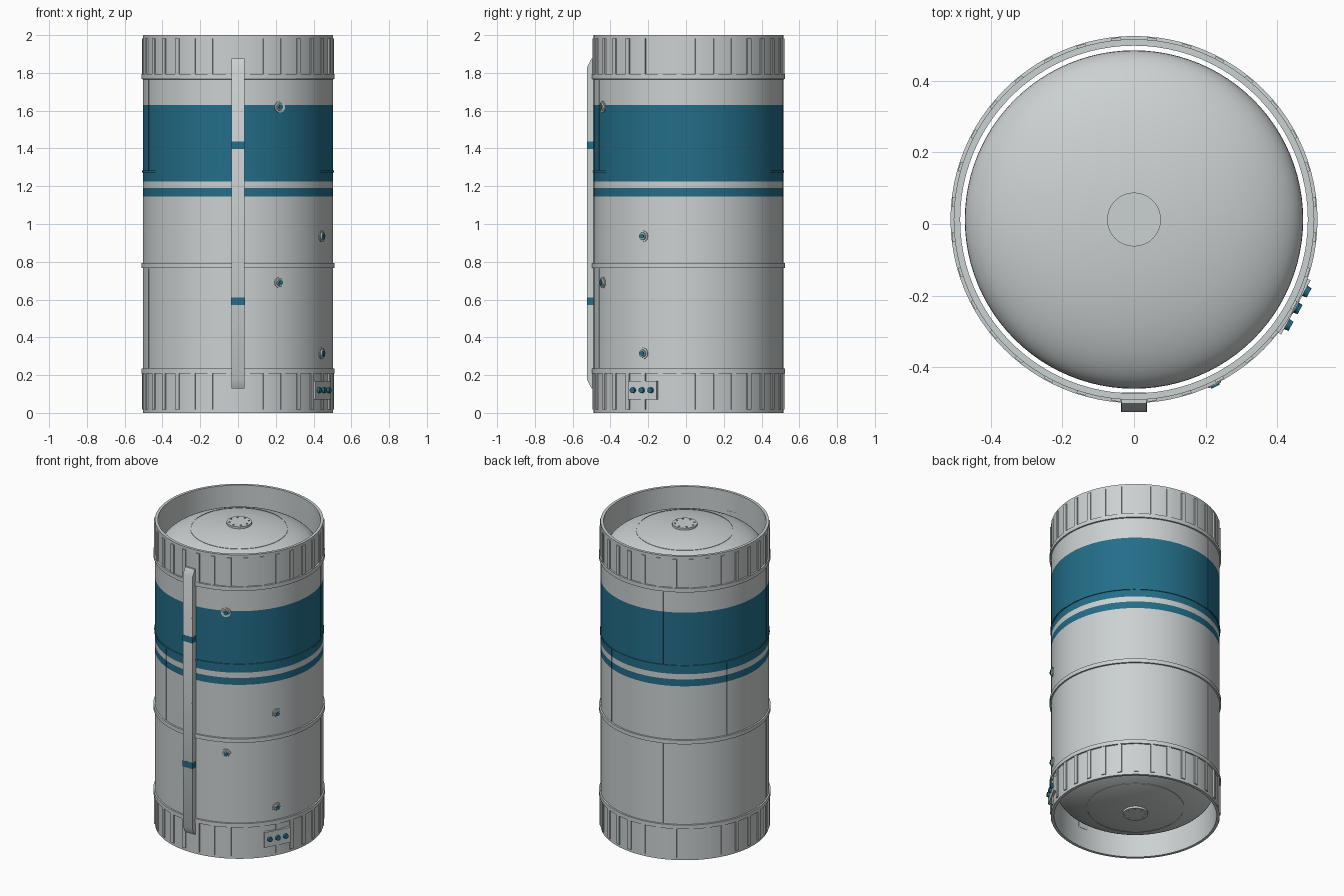
import bpy
import bmesh
import math
from mathutils import Matrix

cube = bpy.data.objects.get("Cube")
if cube:
    bpy.data.objects.remove(cube)

CENTRE_Y = 0.0125      # the hull sits slightly back, balancing the raceway
BODY_R, INNER_R, RING_R, TANK_R = 0.503, 0.485, 0.512, 0.472
SEGMENTS = 96


def make_material(name, colour):
    mat = bpy.data.materials.new(name)
    mat.use_nodes = True
    mat.diffuse_color = colour
    mat.node_tree.nodes["Principled BSDF"].inputs["Base Color"].default_value = colour
    return mat


GREY = make_material("light grey paint", (0.60, 0.635, 0.635, 1))
BLUE = make_material("teal blue paint", (0.017, 0.155, 0.25, 1))


def is_blue(z):
    return 1.225 < z < 1.63 or 1.145 < z < 1.19


def finish(name, bm, rule=None, base=GREY):
    """Turn a bmesh into a named object; rule(z) picks the blue faces."""
    bmesh.ops.recalc_face_normals(bm, faces=bm.faces)
    if rule:
        for face in bm.faces:
            face.material_index = int(rule(face.calc_center_median().z))
    mesh = bpy.data.meshes.new(name)
    bm.to_mesh(mesh)
    bm.free()
    mesh.materials.append(base)
    if rule:
        mesh.materials.append(BLUE)
    obj = bpy.data.objects.new(name, mesh)
    obj.location.y = CENTRE_Y
    bpy.context.collection.objects.link(obj)
    bpy.ops.object.select_all(action="DESELECT")
    obj.select_set(True)
    bpy.context.view_layer.objects.active = obj
    bpy.ops.object.shade_smooth_by_angle(angle=math.radians(30))
    return obj


def lathe(name, profile, closed=True, rule=None):
    """Spin an (r, z) profile round the hull axis."""
    bm = bmesh.new()
    verts = [bm.verts.new((r, 0, z)) for r, z in profile]
    pairs = list(zip(verts, verts[1:]))
    if closed:
        pairs.append((verts[-1], verts[0]))
    edges = [bm.edges.new(p) for p in pairs]
    bmesh.ops.spin(bm, geom=verts + edges, axis=(0, 0, 1), cent=(0, 0, 0),
                   angle=math.tau, steps=SEGMENTS)
    bmesh.ops.remove_doubles(bm, verts=bm.verts, dist=1e-4)
    return finish(name, bm, rule)


def place(angle, r, z, shift=0):
    """Frame on the hull wall: local x points outwards, y along the wall."""
    return Matrix.Rotation(math.radians(angle), 4, "Z") @ Matrix.Translation((r, shift, z))


def add_box(bm, angle, r0, r1, z0, z1, width):
    frame = place(angle, (r0 + r1) / 2, (z0 + z1) / 2)
    bmesh.ops.create_cube(bm, size=1, matrix=frame @ Matrix.Diagonal((r1 - r0, width, z1 - z0, 1)))


def add_stud(bm, angle, r0, r1, z, radius, shift=0, tip=1.0):
    turn = Matrix.Rotation(math.pi / 2, 4, "Y")
    bmesh.ops.create_cone(bm, cap_ends=True, segments=20, radius1=radius, radius2=radius * tip,
                          depth=r1 - r0, matrix=place(angle, (r0 + r1) / 2, z, shift) @ turn)


# Hull: open tube with painted stripes
levels = [0, 1.145, 1.19, 1.225, 1.63, 2]
lathe("hull", [(BODY_R, z) for z in levels] + [(INNER_R, 2), (INNER_R, 0)],
      rule=lambda z: False)
hull = bpy.data.objects["hull"]
for face in hull.data.polygons:
    outside = math.hypot(face.center.x, face.center.y) > BODY_R - 0.005
    face.material_index = int(outside and is_blue(face.center.z))

# Raised joint rings
for name, low, high, radius in (("lower_skirt_ring", 0.207, 0.237, RING_R),
                                ("middle_ring", 0.765, 0.795, RING_R),
                                ("upper_ring", 1.27, 1.284, 0.507),
                                ("upper_skirt_ring", 1.765, 1.795, RING_R)):
    lathe(name, [(BODY_R - 0.01, low), (radius, low + 0.002), (radius, high - 0.002),
                 (BODY_R - 0.01, high)], rule=is_blue)

# Skirt ribs
RIBS = 32
for name, low, high in (("lower_skirt_ribs", 0.018, 0.21), ("upper_skirt_ribs", 1.79, 1.982)):
    bm = bmesh.new()
    for i in range(RIBS):
        add_box(bm, (i + 0.5) * 360 / RIBS, BODY_R - 0.01, 0.5095, low, high, 0.026)
    finish(name, bm)

# Vertical panel seams, staggered between tiers
bm = bmesh.new()
for start, low, high in ((20, 0.237, 0.765), (-25, 0.795, 1.145), (-25, 1.19, 1.225),
                         (20, 1.63, 1.765)):
    for i in range(4):
        add_box(bm, start + 90 * i, BODY_R - 0.01, BODY_R + 0.0015, low, high, 0.004)
finish("panel_seams", bm)
bm = bmesh.new()
for start, low, high in ((-25, 1.145, 1.19), (-25, 1.225, 1.27), (20, 1.284, 1.63)):
    for i in range(4):
        add_box(bm, start + 90 * i, BODY_R - 0.01, BODY_R + 0.0015, low, high, 0.004)
finish("painted_panel_seams", bm, base=BLUE)

# Inner tank with elliptical domes at both ends
DOME_Z, DOME_H = 1.81, 0.165
arc = [math.pi / 2 * i / 20 for i in range(21)]
top_half = [(TANK_R * math.cos(a), DOME_Z + DOME_H * math.sin(a)) for a in arc]
lathe("inner_tank", [(r, 2 - z) for r, z in reversed(top_half)] + top_half, closed=False)

# Dome weld rings and bolted caps, mirrored top and bottom
weld_z = DOME_Z + DOME_H * math.sqrt(1 - (0.29 / TANK_R) ** 2)
for end, flip in (("top", lambda z: z), ("bottom", lambda z: 2 - z)):
    lathe(end + "_dome_weld", [(0.287, flip(weld_z - 0.01)), (0.287, flip(weld_z + 0.003)),
                               (0.291, flip(weld_z + 0.002)), (0.291, flip(weld_z - 0.01))])
    lathe(end + "_dome_cap", [(0, flip(1.96)), (0.075, flip(1.96)),
                              (0.075, flip(1.986)), (0, flip(1.986))], closed=False)
    bm = bmesh.new()
    for i in range(8):
        a = math.tau * i / 8
        bmesh.ops.create_cone(bm, cap_ends=True, segments=8, radius1=0.006, radius2=0.006, depth=0.008,
                              matrix=Matrix.Translation((0.058 * math.cos(a), 0.058 * math.sin(a),
                                                         flip(1.986))))
    finish(end + "_cap_bolts", bm)

# Cable raceway down the front with bevelled ends
FRONT, RACE_R, HALF_W = -90, 0.5365, 0.035
bm = bmesh.new()
side = [(0.483, 0.13), (0.513, 0.13), (RACE_R, 0.175), (RACE_R, 1.83), (0.513, 1.875), (0.483, 1.875)]
face = bm.faces.new([bm.verts.new((-HALF_W, -r, z)) for r, z in side])
sweep = bmesh.ops.extrude_face_region(bm, geom=[face])
bmesh.ops.translate(bm, vec=(2 * HALF_W, 0, 0),
                    verts=[g for g in sweep["geom"] if isinstance(g, bmesh.types.BMVert)])
finish("cable_raceway", bm)

bm = bmesh.new()
for z in (0.59, 1.417):
    add_box(bm, FRONT, 0.49, RACE_R + 0.001, z - 0.02, z + 0.02, 2 * HALF_W + 0.002)
finish("raceway_bands", bm, base=BLUE)

bm = bmesh.new()
for z in (0.45, 1.0, 1.56):
    for shift in (-0.027, 0.027):
        add_stud(bm, FRONT, RACE_R - 0.002, RACE_R + 0.001, z, 0.004, shift)
finish("raceway_bolts", bm)

# Round ports with blue plugs
ports = ((-64, 0.69), (-64, 1.62), (-28.5, 0.315), (-28.5, 0.935))
collars, plugs = bmesh.new(), bmesh.new()
for angle, z in ports:
    add_stud(collars, angle, 0.495, 0.508, z, 0.03)
    add_stud(collars, angle, 0.505, 0.515, z, 0.022, tip=0.85)
    add_stud(plugs, angle, 0.51, 0.519, z, 0.013)
finish("port_collars", collars)
finish("port_plugs", plugs, base=BLUE)

# Connector plate with three plugs
bm = bmesh.new()
add_box(bm, -28.5, 0.485 + 0.005, 0.514, 0.07, 0.17, 0.172)
finish("connector_plate", bm)
bm = bmesh.new()
for shift in (-0.053, 0, 0.053):
    add_stud(bm, -28.5, 0.505, 0.527, 0.12, 0.017, shift, tip=0.85)
finish("connector_plugs", bm, base=BLUE)
